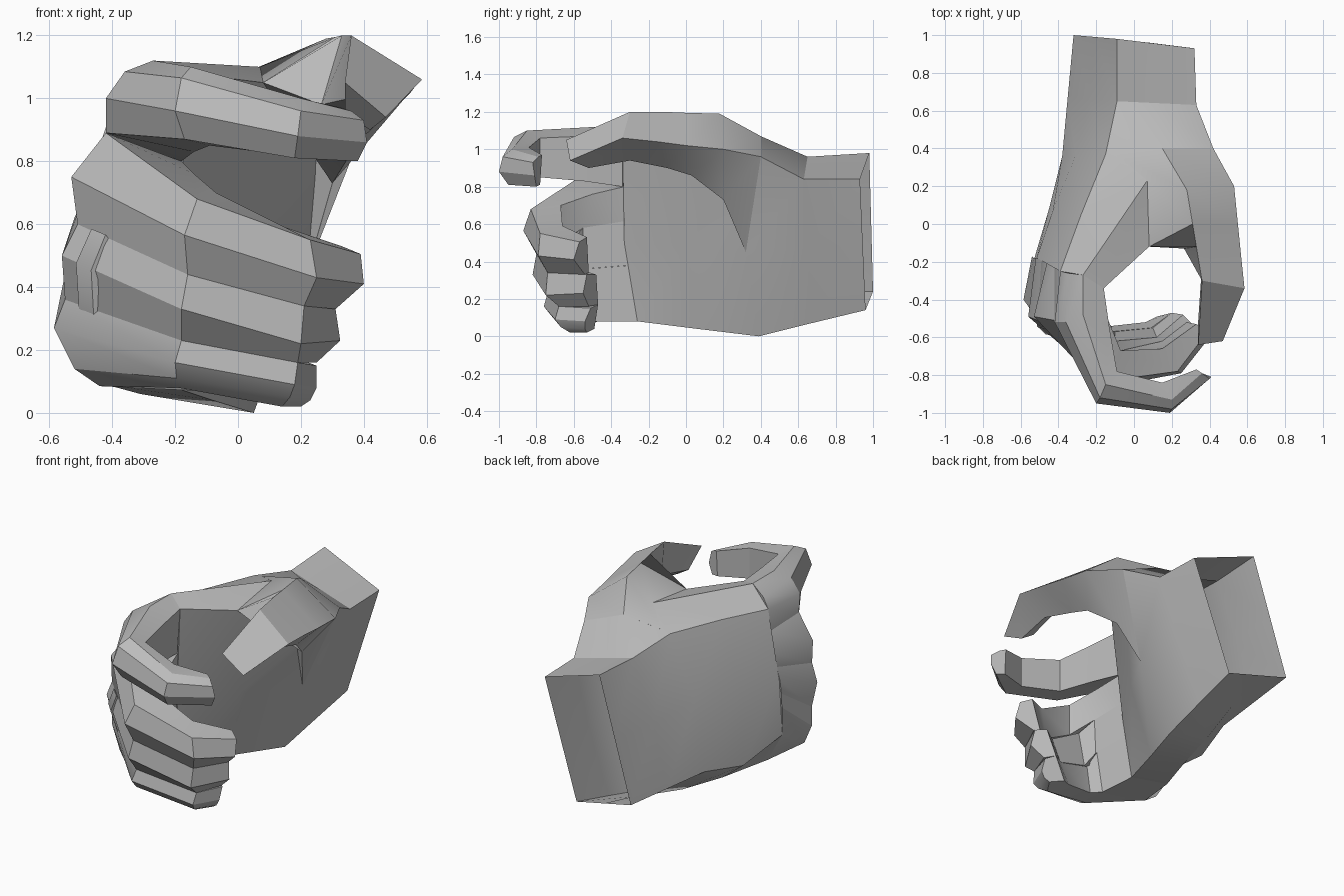
import bpy, bmesh, math
from mathutils import Vector

cube = bpy.data.objects.get("Cube")
if cube:
    bpy.data.objects.remove(cube, do_unlink=True)

grey = bpy.data.materials.new("warm_grey")
grey.use_nodes = True
COL = (0.5, 0.5, 0.5, 1)
grey.diffuse_color = COL
grey.node_tree.nodes["Principled BSDF"].inputs["Base Color"].default_value = COL


def loft(name, sections, cap_start=True, cap_end=True):
    """Skin a row of cross-section loops into one part."""
    bm = bmesh.new()
    rows = [[bm.verts.new(p) for p in s] for s in sections]
    n = len(rows[0])
    for a, b in zip(rows, rows[1:]):
        for i in range(n):
            j = (i + 1) % n
            bm.faces.new((a[i], a[j], b[j], b[i]))
    if cap_start:
        bm.faces.new(rows[0])
    if cap_end:
        bm.faces.new(rows[-1])
    bmesh.ops.recalc_face_normals(bm, faces=bm.faces)
    me = bpy.data.meshes.new(name)
    bm.to_mesh(me)
    bm.free()
    me.materials.append(grey)
    ob = bpy.data.objects.new(name, me)
    bpy.context.collection.objects.link(ob)
    bpy.ops.object.select_all(action='DESELECT')
    ob.select_set(True)
    bpy.context.view_layer.objects.active = ob
    bpy.ops.object.shade_smooth_by_angle(angle=math.radians(30))


# Palm: open wrist to knuckles
# (top back, top, thumb side, palm, heel, underside, lower back, back)
loft("palm", [
    [(-.09, .98, .98), (.115, .955, .91), (.32, .93, .84), (.2, .945, .49),
     (.08, .96, .14), (-.12, .98, .19), (-.32, 1, .24), (-.205, .99, .61)],
    [(-.09, .65, .96), (.12, .64, .90), (.33, .63, .84), (.22, .65, .47),
     (.065, .67, .07), (-.18, .68, .14), (-.35, .68, .23), (-.235, .66, .60)],
    [(-.15, .37, 1.02), (.15, .40, 1.07), (.42, .40, .96), (.22, .32, .45),
     (.05, .39, 0), (-.24, .38, .08), (-.38, .36, .22), (-.31, .36, .64)],
    [(-.28, .05, 1.02), (.07, .23, 1.10), (.08, -.12, 1.05), (.02, 0, .48),
     (-.08, .06, .04), (-.31, .08, .06), (-.45, .08, .17), (-.43, .07, .62)],
    [(-.39, -.25, 1.0), (-.27, -.27, 1.12), (-.16, -.34, 1.08), (-.19, -.33, .5),
     (-.2, -.26, .08), (-.42, -.2, .09), (-.53, -.19, .28), (-.515, -.18, .62)],
], cap_start=False)

# Thumb: top, outer, lower, inner
loft("thumb", [
    [(.15, .40, 1.07), (.42, .40, .96), (.22, .32, .45), (-.10, .37, 1.03)],
    [(.28, .18, 1.19), (.53, .20, 1.0), (.30, .20, .73), (.07, .23, 1.10)],
    [(.31, 0, 1.195), (.55, 0, 1.02), (.38, .03, .86), (.08, -.12, 1.05)],
    [(.33, -.12, 1.2), (.565, -.15, 1.04), (.39, -.1, .90), (.265, -.13, .98)],
    [(.36, -.30, 1.2), (.585, -.34, 1.06), (.43, -.30, .94), (.355, -.29, 1.0)],
    [(.34, -.64, 1.05), (.47, -.62, .94), (.42, -.52, .90), (.34, -.51, .95)],
])

# Index finger: inner top, top, two outer ridges, bottom, inner bottom
loft("index_finger", [
    [(-.16, -.34, 1.08), (-.27, -.27, 1.12), (-.35, -.26, 1.06),
     (-.39, -.25, 1.0), (-.42, -.23, .88), (-.18, -.34, .80)],
    [(-.13, -.55, 1.07), (-.27, -.48, 1.12), (-.36, -.52, 1.085),
     (-.42, -.52, 1.0), (-.42, -.51, .89), (-.14, -.55, .83)],
    [(-.09, -.78, 1.06), (-.15, -.85, 1.10), (-.18, -.92, 1.065),
     (-.20, -.95, .96), (-.17, -.90, .87), (-.09, -.78, .85)],
    [(.15, -.84, 1.01), (.20, -.93, 1.0), (.20, -.98, .96),
     (.19, -1.0, .88), (.18, -.95, .81), (.15, -.84, .82)],
    [(.33, -.77, .97), (.36, -.79, .96), (.40, -.82, .93),
     (.41, -.81, .86), (.38, -.80, .80), (.33, -.78, .81)],
])

# Middle and ring fingers: inner top, top, outer ridge, bottom, inner bottom
loft("middle_finger", [
    [(-.18, -.33, .80), (-.42, -.23, .88), (-.46, -.20, .76), (-.49, -.19, .69), (-.2, -.3, .62)],
    [(-.14, -.50, .76), (-.42, -.51, .89), (-.53, -.49, .75), (-.51, -.51, .60), (-.16, -.55, .58)],
    [(-.07, -.67, .70), (-.13, -.83, .68), (-.17, -.87, .565), (-.16, -.80, .44), (-.07, -.67, .50)],
    [(.15, -.66, .59), (.23, -.78, .55), (.25, -.79, .43), (.21, -.74, .34), (.15, -.62, .37)],
    [(.33, -.53, .53), (.39, -.57, .505), (.40, -.60, .41), (.31, -.54, .33), (.28, -.52, .34)],
])

ring_sections = [
    [(-.2, -.3, .62), (-.49, -.19, .69), (-.52, -.18, .62), (-.53, -.18, .54), (-.2, -.3, .38)],
    [(-.16, -.55, .58), (-.51, -.51, .60), (-.56, -.49, .50), (-.55, -.45, .36), (-.17, -.55, .36)],
    [(-.10, -.62, .50), (-.16, -.80, .44), (-.18, -.82, .33), (-.18, -.74, .23), (-.10, -.57, .26)],
    [(.12, -.60, .37), (.21, -.74, .34), (.20, -.75, .22), (.19, -.68, .16), (.10, -.55, .20)],
    [(.26, -.48, .33), (.31, -.53, .33), (.325, -.55, .23), (.25, -.52, .16), (.20, -.47, .17)],
]
loft("ring_finger", ring_sections)

# Little finger has one more outer ridge
loft("little_finger", [
    [(-.2, -.29, .38), (-.53, -.18, .54), (-.54, -.17, .46),
     (-.53, -.19, .28), (-.42, -.20, .09), (-.2, -.26, .08)],
    [(-.17, -.54, .36), (-.55, -.45, .36), (-.585, -.40, .27),
     (-.52, -.42, .14), (-.44, -.42, .085), (-.18, -.50, .08)],
    [(-.12, -.57, .26), (-.18, -.74, .23), (-.20, -.76, .16),
     (-.195, -.72, .11), (-.19, -.66, .08), (-.12, -.54, .07)],
    [(.09, -.55, .20), (.19, -.68, .16), (.18, -.70, .09),
     (.165, -.67, .05), (.14, -.62, .02), (.06, -.52, .05)],
    [(.20, -.47, .17), (.25, -.51, .15), (.25, -.54, .08),
     (.23, -.54, .04), (.20, -.53, .02), (.12, -.49, .04)],
])


# Finger band: a raised strip across the outside of the ring finger
def band_section(t, grow):
    pts = [Vector(a).lerp(Vector(b), t) for a, b in zip(ring_sections[1], ring_sections[2])]
    c = sum(pts, Vector()) / len(pts)
    outer = pts[1:4]
    return [c + (p - c) * grow for p in outer] + [c + (p - c) * .95 for p in reversed(outer)]


loft("finger_band", [band_section(.15, 1.08), band_section(.28, 1.10)])
